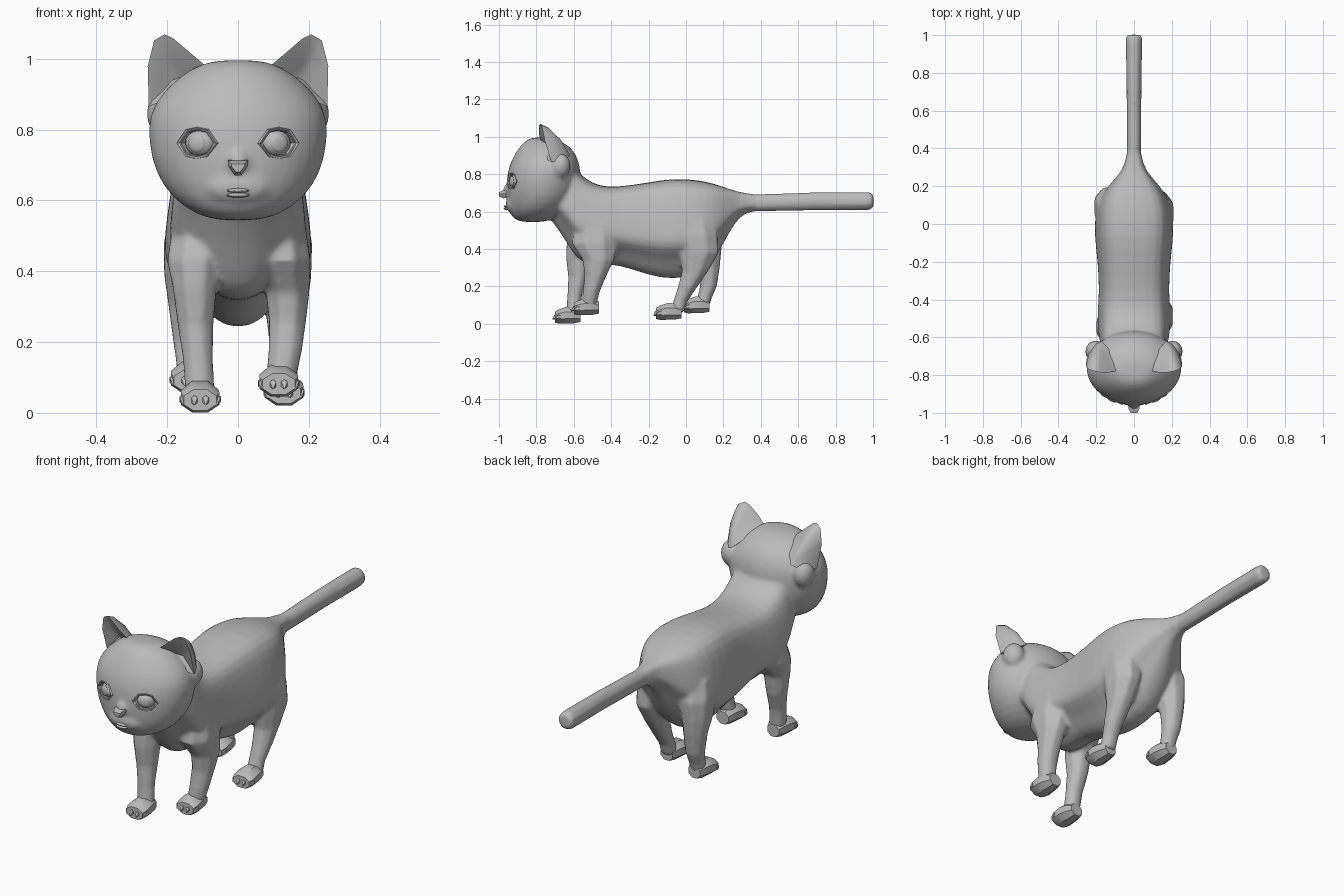
import bpy, bmesh, math
from mathutils import Vector, Matrix

if "Cube" in bpy.data.objects:
    bpy.data.objects.remove(bpy.data.objects["Cube"], do_unlink=True)

fur = bpy.data.materials.new("grey_fur")
fur.use_nodes = True
fur.diffuse_color = (0.5, 0.5, 0.5, 1)
bsdf = fur.node_tree.nodes["Principled BSDF"]
bsdf.inputs["Base Color"].default_value = fur.diffuse_color
bsdf.inputs["Roughness"].default_value = 0.8


def select_only(obs):
    bpy.ops.object.select_all(action='DESELECT')
    for ob in obs:
        ob.select_set(True)
    bpy.context.view_layer.objects.active = obs[0]


def add_modifier(ob, kind, **settings):
    """Add a modifier and apply it."""
    select_only([ob])
    mod = ob.modifiers.new(kind.title(), kind)
    for key, value in settings.items():
        setattr(mod, key, value)
    bpy.ops.object.modifier_apply(modifier=mod.name)


def finish(name, bm, angle=40, subdiv=0):
    bmesh.ops.recalc_face_normals(bm, faces=bm.faces)
    me = bpy.data.meshes.new(name)
    bm.to_mesh(me)
    bm.free()
    ob = bpy.data.objects.new(name, me)
    bpy.context.collection.objects.link(ob)
    me.materials.append(fur)
    if subdiv:
        add_modifier(ob, 'SUBSURF', levels=subdiv)
    select_only([ob])
    bpy.ops.object.shade_smooth_by_angle(angle=math.radians(angle))
    return ob


def bridge(bm, a, b):
    for i in range(len(a)):
        j = (i + 1) % len(a)
        bm.faces.new((a[i], a[j], b[j], b[i]))


def loft(name, rings, **kw):
    """Skin a list of closed point rings and cap both ends."""
    bm = bmesh.new()
    vs = [[bm.verts.new(p) for p in r] for r in rings]
    for a, b in zip(vs, vs[1:]):
        bridge(bm, a, b)
    bm.faces.new(vs[0])
    bm.faces.new(vs[-1])
    return finish(name, bm, **kw)


def flat_ring(x, y, z, rx, ry, n):
    """Horizontal ellipse."""
    return [(x + rx * math.cos(t), y + ry * math.sin(t), z)
            for t in (2 * math.pi * (i + 0.5) / n for i in range(n))]


def upright_ring(x, y, z, rx, rz, n):
    """Ellipse facing along y."""
    return [(x + rx * math.cos(t), y, z + rz * math.sin(t))
            for t in (2 * math.pi * (i + 0.5) / n for i in range(n))]


def ball(name, loc, scale, rot=0, seg=16):
    bm = bmesh.new()
    m = (Matrix.Translation(loc) @ Matrix.Rotation(rot, 4, 'Z')
         @ Matrix.Diagonal((*scale, 1)) @ Matrix.Rotation(math.pi / 2, 4, 'X'))
    bmesh.ops.create_uvsphere(bm, u_segments=seg, v_segments=8, radius=1, matrix=m)
    return finish(name, bm)


# Trunk: half section (width share, drop share), flat back, overhanging flanks, narrow belly
half = [(0.38, 0.0), (0.76, 0.07), (0.88, 0.22), (0.95, 0.4), (1.0, 0.58),
        (0.97, 0.7), (0.62, 0.81), (0.42, 0.93), (0.18, 1.01)]
section = half + [(-w, d) for w, d in reversed(half)]
trunk = [(-0.76, 0.85, 0.60, 0.12), (-0.69, 0.87, 0.52, 0.165), (-0.64, 0.88, 0.44, 0.18),
         (-0.59, 0.83, 0.36, 0.19), (-0.54, 0.775, 0.325, 0.194), (-0.46, 0.735, 0.32, 0.196),
         (-0.36, 0.732, 0.32, 0.186), (-0.20, 0.757, 0.262, 0.194), (-0.07, 0.78, 0.238, 0.212),
         (0.07, 0.77, 0.265, 0.21), (0.15, 0.75, 0.35, 0.175), (0.20, 0.733, 0.43, 0.138),
         (0.26, 0.712, 0.54, 0.085), (0.31, 0.698, 0.595, 0.048), (0.42, 0.69, 0.607, 0.036)]
solid = [loft("trunk", [[(w * hw, y, top - d * (top - bot)) for w, d in section]
                        for y, top, bot, hw in trunk], subdiv=1)]

# Tail: straight eight-sided tube
solid.append(loft("tail", [upright_ring(0, y, z, rx, rz, 8) for y, z, rx, rz in
                           [(0.27, 0.646, 0.038, 0.049), (0.40, 0.647, 0.04, 0.049),
                            (0.7, 0.655, 0.042, 0.051), (0.975, 0.656, 0.046, 0.051),
                            (0.992, 0.656, 0.043, 0.046), (1.002, 0.656, 0.032, 0.034)]]))

# Head: stacked ellipses (z, y, half width, half depth), with muzzle and nose bridge
head = [(0.543, -0.82, 0.05, 0.05), (0.558, -0.815, 0.12, 0.112), (0.61, -0.785, 0.193, 0.167),
        (0.68, -0.768, 0.238, 0.192), (0.76, -0.762, 0.256, 0.202), (0.84, -0.757, 0.257, 0.194),
        (0.90, -0.752, 0.222, 0.170), (0.95, -0.755, 0.168, 0.135),
        (0.985, -0.768, 0.11, 0.085), (0.997, -0.775, 0.05, 0.038)]
solid.append(loft("head", [flat_ring(0, y, z, rx, ry, 20) for z, y, rx, ry in head], subdiv=1))
solid.append(ball("muzzle", (0, -0.918, 0.64), (0.10, 0.046, 0.055)))
solid.append(ball("nose_bridge", (0, -0.945, 0.71), (0.032, 0.035, 0.04)))

# Cheek folds under the ears
for s in (1, -1):
    solid.append(ball("ear_fold", (s * 0.205, -0.675, 0.845), (0.054, 0.058, 0.07)))

# Legs: rows of (z, y, half depth, x, half width), then paw (x, toe y, floor z)
legs = {
    "right_front": ([(0.54, -0.51, 0.10, 0.11, 0.078), (0.43, -0.545, 0.10, 0.123, 0.083),
                     (0.35, -0.575, 0.07, 0.122, 0.066), (0.25, -0.577, 0.056, 0.12, 0.054),
                     (0.15, -0.595, 0.041, 0.113, 0.045), (0.05, -0.605, 0.04, 0.107, 0.044)],
                    (-0.107, -0.70, 0.0)),
    "left_front": ([(0.54, -0.48, 0.12, 0.115, 0.08), (0.43, -0.49, 0.13, 0.126, 0.085),
                    (0.34, -0.468, 0.09, 0.14, 0.066), (0.26, -0.483, 0.063, 0.14, 0.056),
                    (0.17, -0.507, 0.048, 0.133, 0.05), (0.09, -0.52, 0.042, 0.12, 0.045)],
                   (0.115, -0.60, 0.045)),
    "left_hind": ([(0.58, 0.04, 0.10, 0.11, 0.085), (0.48, 0.058, 0.118, 0.128, 0.088),
                   (0.38, 0.07, 0.112, 0.135, 0.077), (0.28, 0.048, 0.074, 0.135, 0.06),
                   (0.19, 0.005, 0.053, 0.135, 0.049), (0.12, -0.03, 0.041, 0.13, 0.042),
                   (0.06, -0.05, 0.04, 0.13, 0.043)], (0.13, -0.16, 0.02)),
    "right_hind": ([(0.58, 0.07, 0.10, 0.11, 0.086), (0.48, 0.09, 0.112, 0.128, 0.088),
                    (0.39, 0.105, 0.09, 0.138, 0.076), (0.30, 0.122, 0.062, 0.14, 0.06),
                    (0.20, 0.12, 0.048, 0.137, 0.049), (0.14, 0.10, 0.041, 0.135, 0.042),
                    (0.09, 0.085, 0.04, 0.135, 0.043)], (-0.135, -0.01, 0.055)),
}
for name, (rows, (px, py, pz)) in legs.items():
    s = math.copysign(1, px)
    solid.append(loft(name + "_leg", [flat_ring(s * x, y, z, rx, ry, 8)
                                      for z, y, ry, x, rx in rows]))
    # Paw: (distance behind toes, middle height, half width, half height)
    loft(name + "_paw", [upright_ring(px, py + d, pz + z, w, h, 8) for d, z, w, h in
                         [(0.0, 0.036, 0.05, 0.032), (0.02, 0.039, 0.059, 0.041),
                          (0.06, 0.046, 0.058, 0.048), (0.10, 0.046, 0.051, 0.047),
                          (0.135, 0.041, 0.036, 0.034)]], angle=35)
    # Claws: one small hooked cone for each toe
    for i, dx in enumerate((-0.048, -0.016, 0.016, 0.048)):
        lag = 0.015 if i in (0, 3) else 0.0
        loft(f"{name}_claw_{i + 1}", [upright_ring(px + dx, py + d + lag, pz + z, r, r * 1.3, 6)
                                      for d, z, r in ((0.015, 0.038, 0.012), (-0.004, 0.036, 0.01),
                                                      (-0.014, 0.024, 0.002))])

# Fuse trunk, head, tail and legs into one continuous skin
select_only(solid)
bpy.ops.object.join()
body = solid[0]
body.name = "body"
add_modifier(body, 'REMESH', mode='VOXEL', voxel_size=0.01)
add_modifier(body, 'SMOOTH', factor=0.5, iterations=6)

# Eyes: sunken sockets with raised lids and a round ball
for s, side in ((1, "left"), (-1, "right")):
    turn = s * 0.42
    place = Matrix.Translation((s * 0.115, -0.928, 0.762)) @ Matrix.Rotation(turn, 4, 'Z')

    def eye_ring(y, w, h):
        outline = [(1, 0.0), (0.55, 0.85), (0, 1), (-0.55, 0.85), (-1, 0.0),
                   (-0.55, -0.85), (0, -1), (0.55, -0.85)]
        return [place @ Vector((a * w, y, b * h)) for a, b in outline]

    cutter = loft("socket_cutter", [eye_ring(-0.05, 0.056, 0.04), eye_ring(0.03, 0.052, 0.037)])
    cutter.hide_render = True
    add_modifier(body, 'BOOLEAN', operation='DIFFERENCE', object=cutter)
    bpy.data.objects.remove(cutter, do_unlink=True)

    bm = bmesh.new()
    rows = [[bm.verts.new(p) for p in eye_ring(*r)] for r in
            ((0.012, 0.068, 0.05), (-0.006, 0.061, 0.044), (0.0, 0.051, 0.036), (0.03, 0.045, 0.032))]
    for a, b in zip(rows, rows[1:]):
        bridge(bm, a, b)
    finish(side + "_eyelid", bm, angle=25)
    ball(side + "_eyeball", place @ Vector((0, 0.02, 0)), (0.044, 0.03, 0.038), turn)
    ball(side + "_pupil", place @ Vector((0, -0.004, 0)), (0.027, 0.009, 0.027), turn)

select_only([body])
bpy.ops.object.shade_smooth_by_angle(angle=math.radians(45))

# Ears: cupped shells with a thin rim
rim = [(0.085, -0.775, 0.975), (0.135, -0.787, 1.017), (0.183, -0.785, 1.058), (0.207, -0.78, 1.069),
       (0.237, -0.77, 1.052), (0.255, -0.755, 0.98), (0.252, -0.72, 0.865), (0.17, -0.79, 0.90)]
for s, side in ((1, "left"), (-1, "right")):
    bm = bmesh.new()
    cup, back = Vector((0.185, -0.715, 0.94)), Vector((0.17, -0.62, 0.90))
    mid = Vector((0.19, -0.77, 0.97))

    def ear_row(target, t, push):
        spots = [Vector(p).lerp(target, t) for p in rim]
        return [bm.verts.new((q.x * s, q.y + push, q.z)) for q in spots]

    rows = [ear_row(cup, 0.6, 0.0), ear_row(mid, 0.14, 0.004), ear_row(mid, 0.0, 0.0),
            ear_row(back, 0.12, 0.025), ear_row(back, 0.5, 0.03)]
    for a, b in zip(rows, rows[1:]):
        bridge(bm, a, b)
    for row, c in ((rows[0], cup), (rows[-1], back)):
        tip = bm.verts.new((c.x * s, c.y, c.z))
        for i in range(len(row)):
            bm.faces.new((row[i], row[(i + 1) % len(row)], tip))
    finish(side + "_ear", bm, angle=50)

# Nose and lips
loft("nose", [[(x * w, y, z0 + z * h) for x, z in
               ((1, 1), (-1, 1), (-1, 0.35), (-0.35, -1), (0.35, -1), (1, 0.35))]
              for y, z0, w, h in ((-0.93, 0.695, 0.03, 0.022), (-0.978, 0.692, 0.028, 0.021),
                                  (-1.0, 0.692, 0.018, 0.011))], angle=30)
for z, part in ((0.628, "upper_lip"), (0.615, "lower_lip")):
    ball(part, (0, -0.955, z), (0.033, 0.02, 0.007))
